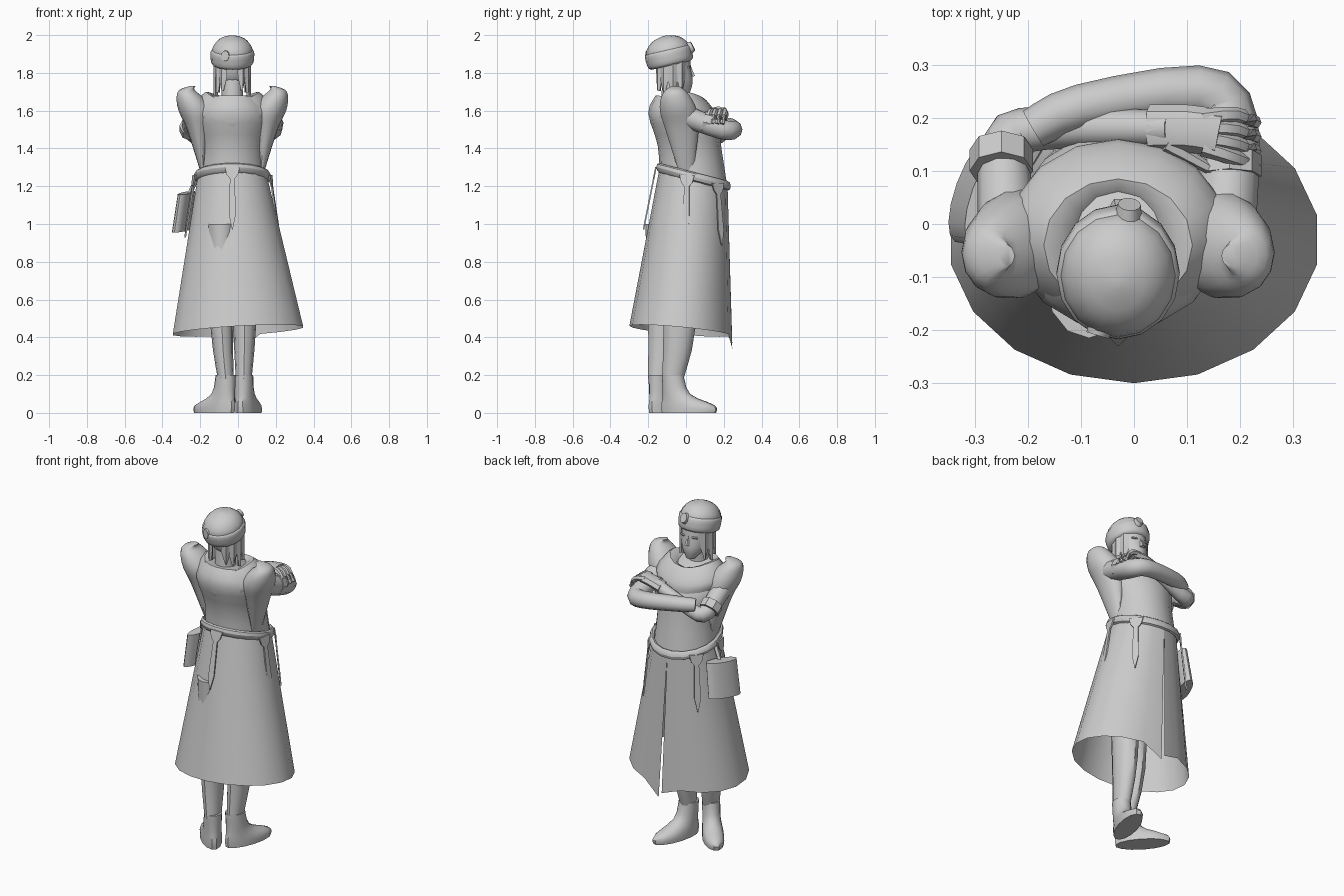
import bpy, bmesh
from math import sin, cos, pi, radians
from mathutils import Vector

default_cube = bpy.data.objects.get("Cube")
if default_cube:
    bpy.data.objects.remove(default_cube)

grey = bpy.data.materials.new("plain grey")
grey.use_nodes = True
grey.diffuse_color = (.6, .6, .6, 1)
grey.node_tree.nodes["Principled BSDF"].inputs["Base Color"].default_value = grey.diffuse_color

MID = -.03      # centre line of the body
SLOPE = -.26    # the belt line drops towards the front
UP = Vector((0, 0, 1))


def skin(name, rows, caps=True, closed=True):
    """Bridge rows of points into one smooth-shaded surface."""
    bm = bmesh.new()
    grid = [[bm.verts.new(point) for point in row] for row in rows]
    count = len(grid[0])
    for lower, upper in zip(grid, grid[1:]):
        for i in range(count if closed else count - 1):
            j = (i + 1) % count
            bm.faces.new((lower[i], lower[j], upper[j], upper[i]))
    if caps:
        bm.faces.new(grid[0])
        bm.faces.new(grid[-1])
    bmesh.ops.recalc_face_normals(bm, faces=bm.faces)
    mesh = bpy.data.meshes.new(name)
    bm.to_mesh(mesh)
    bm.free()
    mesh.materials.append(grey)
    part = bpy.data.objects.new(name, mesh)
    bpy.context.collection.objects.link(part)
    bpy.ops.object.select_all(action='DESELECT')
    part.select_set(True)
    bpy.context.view_layer.objects.active = part
    bpy.ops.object.shade_smooth_by_angle(angle=radians(40))
    return part


def blend(keys, steps):
    """Add in-between keys along a smooth spline."""
    keys = [Vector(key) for key in keys]
    result = []
    for i in range(len(keys) - 1):
        start, end = keys[i], keys[i + 1]
        leave = (end - keys[max(i - 1, 0)]) / 2
        arrive = (keys[min(i + 2, len(keys) - 1)] - start) / 2
        for step in range(steps):
            t = step / steps
            ease = t * t * (3 - 2 * t)
            result.append(start.lerp(end, ease) + leave * t * (1 - t) ** 2
                          - arrive * t * t * (1 - t))
    return result + [keys[-1]]


def loft(name, keys, tilt=0, saddle=0, sides=16, steps=3, caps=True):
    """Stack ellipses given as (x, y, z, x radius, y radius)."""
    turns = [2 * pi * i / sides for i in range(sides)]
    rows = [[(x + rx * cos(a), y + ry * sin(a), z + tilt * ry * sin(a) + saddle * cos(2 * a))
             for a in turns] for x, y, z, rx, ry in blend(keys, steps)]
    return skin(name, rows, caps)


def tube(name, path, start, end, sides=10, steps=3, flat=1):
    """Limb along a path, its radius tapering from start to end."""
    points = blend(path, steps)
    last = len(points) - 1
    rows = []
    for i, point in enumerate(points):
        along = (points[min(i + 1, last)] - points[max(i - 1, 0)]).normalized()
        guide = UP if abs(along.z) < .8 else Vector((0, 1, 0))
        across = along.cross(guide).normalized()
        over = across.cross(along)
        radius = start + (end - start) * i / last
        turns = [2 * pi * k / sides for k in range(sides)]
        rows.append([point + radius * (across * flat * cos(a) + over * sin(a)) for a in turns])
    return skin(name, rows)


def waist(angle, extra=0):
    """Point on the sloping belt line."""
    depth = (.18 + extra) * sin(angle)
    return Vector((MID + (.185 + extra) * cos(angle), .04 + depth, 1.25 + SLOPE * depth))


# Long coat skirt, open down the front with pointed corners
PANELS = 18
top, hem = [], []
for i in range(PANELS + 1):
    angle = pi / 2 + 2 * pi * i / PANELS
    top.append(waist(angle))
    hem.append(Vector((.35 * cos(angle), MID + .27 * sin(angle),
                       .435 - .025 * sin(angle) + .02 * cos(angle))))
for corner, shift, drop in ((hem[0], -.01, .04), (hem[-1], .01, .07)):
    corner += Vector((shift, .005, -drop))
skirt_rows = [[a.lerp(b, t / 4) for a, b in zip(top, hem)] for t in range(5)]
skin("coat_skirt", skirt_rows, caps=False, closed=False)

# Coat bodice
loft("coat_bodice", [
    (MID, .04, 1.22, .18, .178), (MID, .02, 1.4, .17, .17),
    (MID, -.02, 1.57, .2, .18), (MID, -.05, 1.67, .13, .11)], tilt=-.1)

# Collar plate, high over the shoulders and dipping at the nape
loft("collar", [
    (MID, -.01, 1.55, .195, .17), (MID, -.02, 1.6, .205, .172),
    (MID, -.04, 1.68, .14, .125), (MID, -.05, 1.64, .08, .09)],
     tilt=.1, saddle=.02, caps=False)

# Belt with a rounded section
belt_rows = []
for k in range(9):
    bulge = 2 * pi * k / 8
    belt_rows.append([waist(2 * pi * i / PANELS, .005 + .015 * cos(bulge)) + UP * .025 * sin(bulge)
                      for i in range(PANELS)])
skin("belt", belt_rows, caps=False)

# Pointed straps hanging from the belt
for degrees in (-90, -10, 40, 140, 190):
    angle = radians(degrees)
    out = Vector((cos(angle), sin(angle), 0))
    side = UP.cross(out)
    fall = out * (.14 - .06 * sin(angle)) - UP
    base = waist(angle, .015)
    strap_rows = []
    for drop, half in ((0, .04), (.04, .03), (.06, .013), (.25, .018), (.33, .002)):
        point = base + fall * drop
        left, right = point - side * half, point + side * half
        strap_rows.append([left, right, right + out * .008, left + out * .008])
    skin("belt_strap", strap_rows)

# Side pouch, leaning outward, hung from the belt
pouch = loft("pouch", [(-.015, 0, -.1, .035, .105), (.015, 0, .1, .033, .1)], tilt=.1, steps=1)
pouch.location = (-.287, .06, 1.065)
pouch.rotation_euler.z = radians(-20)
tube("pouch_strap", [(-.26, .05, 1.15), waist(pi)], .012, .012, sides=4, steps=1)

# Winged shoulder caps
for side in (-1, 1):
    loft("shoulder_cap", [(MID + side * x, y, z, rx, ry) for x, y, z, rx, ry in (
        (.155, 0, 1.28, .015, .04), (.18, -.02, 1.5, .06, .09), (.195, -.04, 1.6, .09, .1),
        (.225, -.055, 1.67, .07, .08), (.24, -.06, 1.71, .04, .05),
        (.21, -.06, 1.73, .015, .02))], tilt=.05, sides=14)

# Crossed arms: one tucked under, one resting on top
tube("tucked_arm", [(.17, 0, 1.57), (.18, .19, 1.5), (.12, .25, 1.5), (-.1, .22, 1.52),
                    (-.19, .18, 1.52)], .06, .038)
tube("resting_arm", [(-.24, 0, 1.57), (-.24, .15, 1.48), (-.17, .18, 1.48),
                     (.07, .18, 1.58)], .055, .033)
tube("sleeve_cuff", [(-.25, .1, 1.52), (-.25, .14, 1.49)], .06, .06, sides=8, steps=1)
tube("sleeve_cuff", [(.18, .09, 1.54), (.18, .13, 1.53)], .06, .06, sides=8, steps=1)

# Resting hand with fingers wrapped over the other arm
tube("hand", [(.03, .18, 1.57), (.1, .18, 1.59), (.16, .17, 1.595)], .028, .028, sides=8, flat=1.6)
for k in range(4):
    spread = .125 + .027 * k
    knuckle = .145 + .018 * k
    tube("finger", [(.13, knuckle, 1.6), (.19, spread, 1.59), (.23, spread - .015, 1.53)],
         .018, .012, sides=6)
tube("thumb", [(.06, .15, 1.59), (.15, .1, 1.57)], .016, .01, sides=6)

# Neck, head and face
tube("neck", [(MID, -.08, 1.6), (MID, -.07, 1.78)], .06, .055, steps=1)
loft("head", [(MID, 0, 1.695, .025, .02), (MID, -.04, 1.75, .065, .075),
              (MID, -.06, 1.82, .08, .088), (MID, -.07, 1.92, .08, .085)])
tube("nose", [(MID, .02, 1.835), (MID, .035, 1.78)], .006, .015, sides=6)
for z in (1.742, 1.752):
    tube("lip", [(MID - .02, .012, z), (MID, .024, z), (MID + .02, .012, z)], .005, .005, sides=6)
for side in (-1, 1):
    eye = MID + side * .035
    tube("brow", [(eye - .02, .012, 1.83), (eye, .02, 1.83), (eye + .02, .012, 1.83)],
         .006, .006, sides=6)

# Flat hair locks down both sides, leaving the nape bare
for side in (-1, 1):
    for degrees in (30, 0, -30, -55):
        angle = radians(degrees)
        out = Vector((side * cos(angle), sin(angle), 0))
        root = Vector((MID, -.07, 1.88)) + out * .088
        length = .2 - .03 * abs(sin(angle))
        across = UP.cross(out)
        lock_rows = []
        for drop, half in ((0, .03), (.6, .026), (1, .004)):
            point = root - UP * length * drop
            lock_rows.append([point - across * half, point + out * .012,
                              point + across * half, point - out * .012])
        skin("hair_lock", lock_rows)

# Cap dome and its thick band, tipped back
dome = loft("cap_dome", [(0, 0, 0, .095, .105), (0, 0, .08, .108, .118),
                         (0, 0, .135, .07, .075), (0, 0, .155, .01, .01)])
band = loft("cap_band", [(0, 0, -.005, .095, .105), (0, 0, .01, .112, .122),
                         (0, 0, .065, .116, .126), (0, 0, .08, .105, .115)], caps=False)
for part in (dome, band):
    part.location = (MID, -.08, 1.845)
    part.rotation_euler.x = radians(13)

# Round studs on the front and back of the cap
for x, y, z, facing in ((-.01, .025, 1.935, (.1, 1, .5)), (-.065, -.198, 1.89, (-.3, -1, 0))):
    centre, push = Vector((x, y, z)), Vector(facing) * .012
    tube("cap_stud", [centre - push, centre + push], .033, .027, sides=12, steps=1, flat=.8)

# Legs and boots, toes turned outward
for ankle, knee, turn in (((.03, -.07), (.035, -.035), -17), ((-.065, -.145), (-.085, -.115), 42)):
    loft("leg", [(*ankle, .18, .042, .057), (*knee, .45, .06, .085), (*knee, 1, .08, .1)], sides=12)
    boot = loft("boot", [(0, .09, 0, .058, .15), (0, .085, .04, .058, .148),
                         (0, .02, .1, .05, .075), (0, 0, .2, .05, .058)], sides=14)
    boot.location = (*ankle, 0)
    boot.rotation_euler.z = radians(turn)
